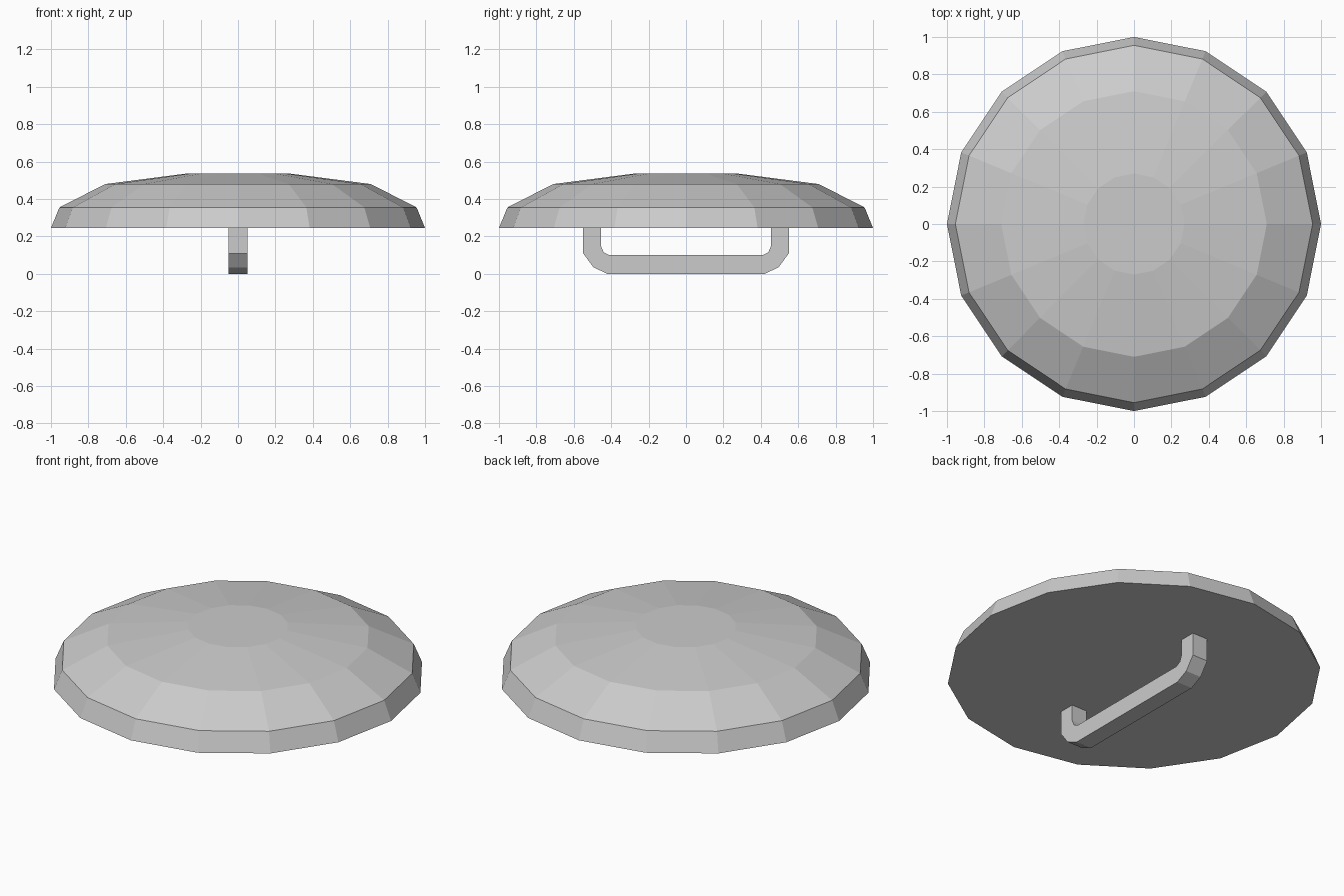
import bpy
import bmesh
from math import cos, sin, tau

cube = bpy.data.objects.get("Cube")
if cube:
    bpy.data.objects.remove(cube, do_unlink=True)

grey = bpy.data.materials.new("plain_grey")
grey.use_nodes = True
colour = (0.6, 0.6, 0.6, 1)
grey.diffuse_color = colour
grey.node_tree.nodes["Principled BSDF"].inputs["Base Color"].default_value = colour


def finish(bm, name):
    bmesh.ops.recalc_face_normals(bm, faces=bm.faces)
    mesh = bpy.data.meshes.new(name)
    bm.to_mesh(mesh)
    bm.free()
    mesh.materials.append(grey)
    obj = bpy.data.objects.new(name, mesh)
    bpy.context.collection.objects.link(obj)
    return obj


# Faceted domed disc: stacked rings of (radius, height), capped flat at both ends
SIDES = 16
RINGS = [(1.0, 0.245), (0.955, 0.355), (0.71, 0.48), (0.27, 0.537)]
bm = bmesh.new()
loops = [[bm.verts.new((r * cos(tau * i / SIDES), r * sin(tau * i / SIDES), z))
          for i in range(SIDES)] for r, z in RINGS]
for low, high in zip(loops, loops[1:]):
    for i in range(SIDES):
        j = (i + 1) % SIDES
        bm.faces.new((low[i], low[j], high[j], high[i]))
bm.faces.new(loops[0][::-1])
bm.faces.new(loops[-1])
finish(bm, "shield_dome")

# Grip: half profile of (outer, inner) points, mirrored and given a width
OUTER = [(0.55, 0.245), (0.55, 0.11), (0.495, 0.035), (0.42, 0.0)]
INNER = [(0.455, 0.245), (0.455, 0.15), (0.44, 0.115), (0.41, 0.1)]
outer = OUTER + [(-y, z) for y, z in reversed(OUTER)]
inner = INNER + [(-y, z) for y, z in reversed(INNER)]
bm = bmesh.new()
sections = [[bm.verts.new((x, y, z)) for x, (y, z) in
             ((-0.05, o), (0.05, o), (0.05, n), (-0.05, n))]
            for o, n in zip(outer, inner)]
for a, b in zip(sections, sections[1:]):
    for i in range(4):
        j = (i + 1) % 4
        bm.faces.new((a[i], a[j], b[j], b[i]))
bm.faces.new(sections[0])
bm.faces.new(sections[-1])
finish(bm, "grip_handle")
